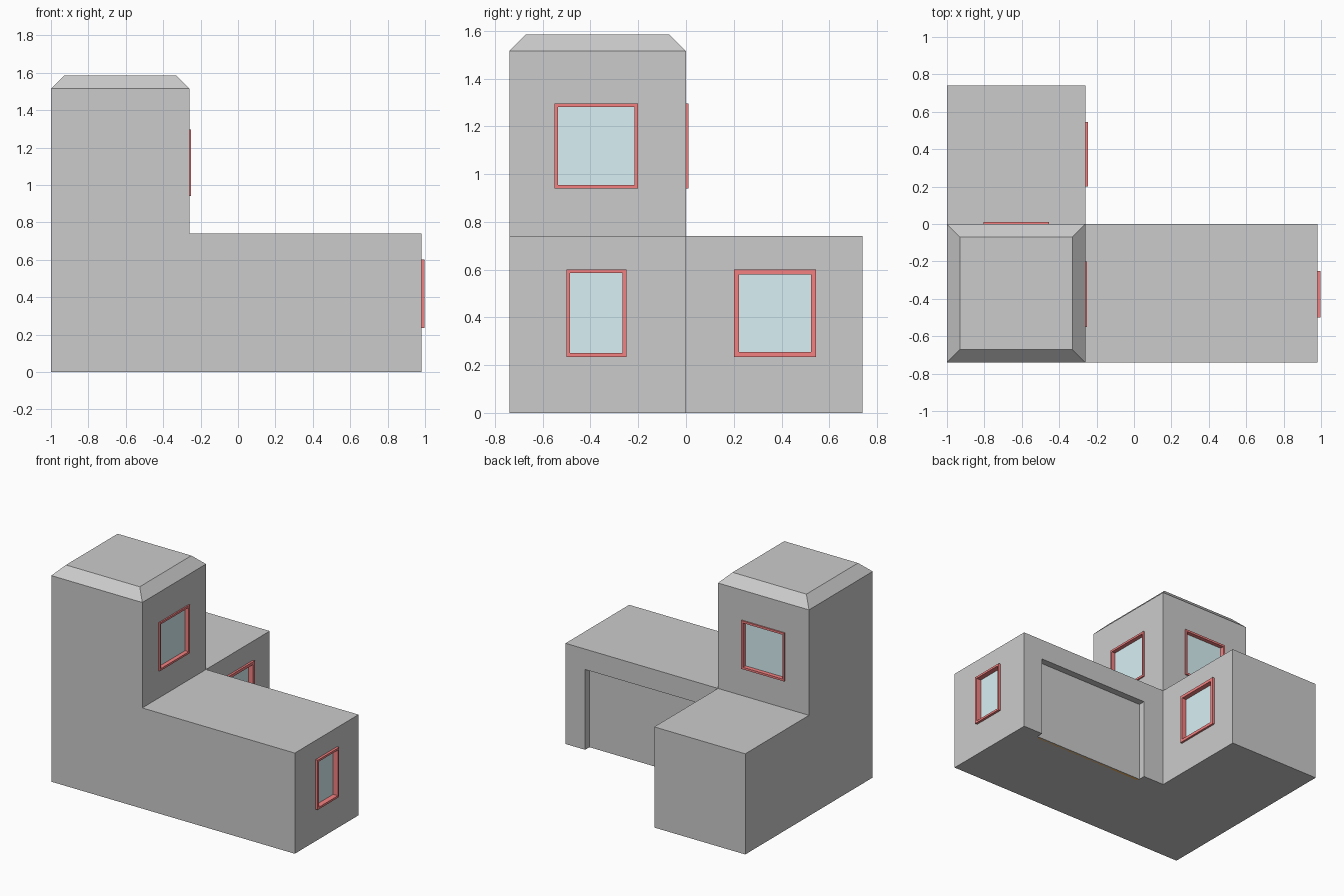
import bpy, bmesh
from mathutils import Vector

if "Cube" in bpy.data.objects:
    bpy.data.objects.remove(bpy.data.objects["Cube"])

X0, X1, X2 = -1.0, -0.26, 0.98
Y0, Y1, Y2 = -0.74, 0.0, 0.74
H, TOWER_H, TOP_H, BEVEL = 0.74, 1.515, 1.585, 0.07


def material(name, rgb):
    m = bpy.data.materials.new(name)
    m.diffuse_color = (*rgb, 1)
    m.use_nodes = True
    m.node_tree.nodes["Principled BSDF"].inputs["Base Color"].default_value = m.diffuse_color
    return m


RED = material("red_trim", (0.92, 0.22, 0.22))
GLASS = material("pale_glass", (0.69, 0.88, 0.91))
ORANGE = material("orange_door", (0.99, 0.47, 0.10))


def finish(name, bm, mat=None):
    bmesh.ops.recalc_face_normals(bm, faces=bm.faces)
    me = bpy.data.meshes.new(name)
    bm.to_mesh(me)
    bm.free()
    ob = bpy.data.objects.new(name, me)
    bpy.context.collection.objects.link(ob)
    if mat:
        me.materials.append(mat)
    return ob


def box(name, lo, hi, mat=None):
    bm = bmesh.new()
    bmesh.ops.create_cube(bm, size=1)
    for v in bm.verts:
        v.co = [l + (c + 0.5) * (h - l) for l, h, c in zip(lo, hi, v.co)]
    return finish(name, bm, mat)


def cut(lo, hi):
    cutter = box("opening_cutter", lo, hi)
    cutter.hide_render = cutter.hide_viewport = True
    mod = house.modifiers.new("opening", 'BOOLEAN')
    mod.operation, mod.solver, mod.object = 'DIFFERENCE', 'EXACT', cutter


# House body: L-shaped footprint raised, tower raised again with a bevelled top
bm = bmesh.new()
xs, ys = (X0, X1, X2), (Y0, Y1, Y2)
grid = {(i, j): bm.verts.new((xs[i], ys[j], 0))
        for i in range(3) for j in range(3) if (i, j) != (2, 2)}
cells = [bm.faces.new([grid[i, j], grid[i + 1, j], grid[i + 1, j + 1], grid[i, j + 1]])
         for i, j in ((0, 0), (1, 0), (0, 1))]
ext = bmesh.ops.extrude_face_region(bm, geom=cells, use_keep_orig=True)["geom"]
for v in ext:
    if isinstance(v, bmesh.types.BMVert):
        v.co.z = H
tower = min((f for f in ext if isinstance(f, bmesh.types.BMFace)),
            key=lambda f: (f.calc_center_median() - Vector(((X0 + X1) / 2, (Y0 + Y1) / 2, H))).length)
for z, inset in ((TOWER_H, 0), (TOP_H, BEVEL)):
    tower = bmesh.ops.extrude_discrete_faces(bm, faces=[tower])["faces"][0]
    mid = tower.calc_center_median()
    for v in tower.verts:
        v.co.x += inset if v.co.x < mid.x else -inset
        v.co.y += inset if v.co.y < mid.y else -inset
        v.co.z = z
house = finish("house_body", bm)

# Garage doorway, open at the floor, with a recessed door
cut((-0.09, -0.05, -0.1), (0.82, 0.1, 0.59))
box("garage_door", (-0.09, -0.07, 0), (0.82, -0.05, 0.59), ORANGE)


# Windows: protruding frame ring with glass set back in the wall
def window(name, axis, wall, u0, u1, w0, w1, t, out):
    def at(u, d, w):
        return (wall + d, u, w) if axis == 'x' else (u, wall + d, w)

    def span(fn, d0, d1, m):
        a, b = at(u0 + m, d0, w0 + m), at(u1 - m, d1, w1 - m)
        return fn(a, b)

    back = -0.035
    span(cut, back, 0.1, 0)
    span(lambda a, b: box(name + "_glass", a, b, GLASS), back, -0.02, t)
    bm = bmesh.new()
    rings = []
    for m, d in ((0, back), (0, out), (t, out), (t, back)):
        a, b, c, e = u0 + m, u1 - m, w0 + m, w1 - m
        rings.append([bm.verts.new(at(u, d, w)) for u, w in ((a, c), (b, c), (b, e), (a, e))])
    for r in range(4):
        p, q = rings[r], rings[(r + 1) % 4]
        for k in range(4):
            n = (k + 1) % 4
            bm.faces.new((p[k], p[n], q[n], q[k]))
    finish(name + "_frame", bm, RED)


window("tower_side_window", 'x', X1, -0.55, -0.20, 0.94, 1.295, 0.015, 0.01)
window("tower_back_window", 'y', Y1, -0.805, -0.455, 0.94, 1.295, 0.015, 0.01)
window("end_window", 'x', X2, -0.50, -0.25, 0.235, 0.60, 0.015, 0.018)
window("wing_window", 'x', X1, 0.20, 0.545, 0.235, 0.60, 0.021, 0.015)
